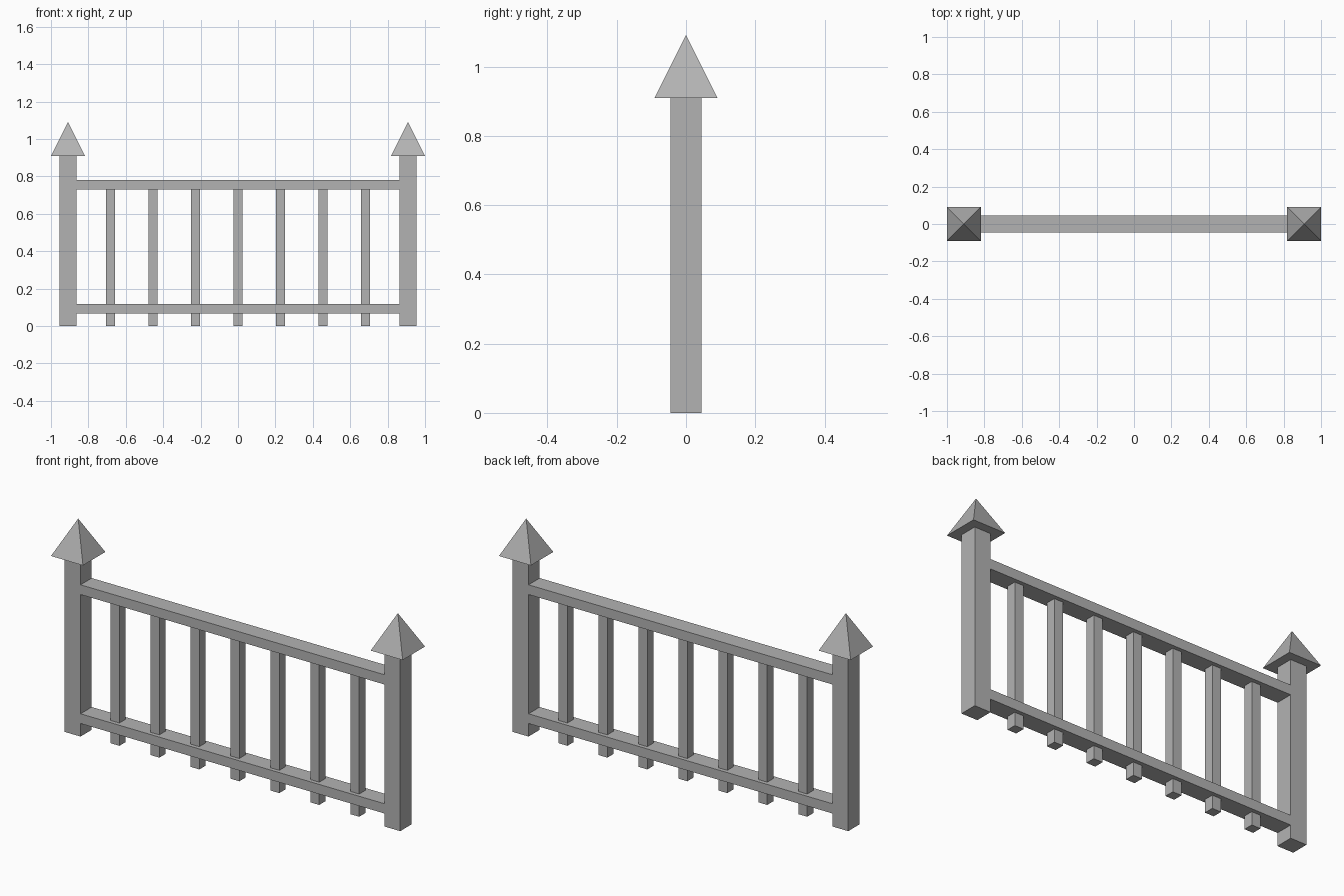
import bpy
import math

cube = bpy.data.objects.get("Cube")
if cube:
    bpy.data.objects.remove(cube, do_unlink=True)

GREY = (0.45, 0.45, 0.45, 1.0)
grey = bpy.data.materials.new("plain grey")
grey.use_nodes = True
grey.diffuse_color = GREY
for node in grey.node_tree.nodes:
    if node.type == 'BSDF_PRINCIPLED':
        node.inputs["Base Color"].default_value = GREY

UNIT = 1 / 11            # post width
POST_X = 10 * UNIT       # post centre
POST_TOP = 10 * UNIT
BAR = 0.05               # thickness of rails and balusters
RAILS = {"bottom_rail": 0.092, "top_rail": 0.755}


def finish(name):
    obj = bpy.context.object
    obj.name = name
    obj.data.materials.append(grey)
    return obj


def box(name, centre, size):
    bpy.ops.mesh.primitive_cube_add(size=1, location=centre)
    obj = finish(name)
    obj.scale = size
    bpy.ops.object.transform_apply(location=False, rotation=False, scale=True)
    return obj


# Posts with overhanging pyramid caps
for side, sign in (("left", 1), ("right", -1)):
    box(side + "_post", (sign * POST_X, 0, POST_TOP / 2), (UNIT, UNIT, POST_TOP))
    bpy.ops.mesh.primitive_cone_add(
        vertices=4, radius1=UNIT * math.sqrt(2), radius2=0, depth=2 * UNIT,
        location=(sign * POST_X, 0, POST_TOP + UNIT), rotation=(0, 0, math.pi / 4))
    finish(side + "_post_cap")
    bpy.ops.object.transform_apply(location=False, rotation=True, scale=False)

# Rails running between the inner post faces
for name, z in RAILS.items():
    box(name, (0, 0, z), (2 * POST_X - UNIT, UNIT, BAR))

# Balusters from the ground up to the top rail
height = RAILS["top_rail"] - BAR / 2
for i in range(7):
    box(f"baluster_{i + 1}", ((i - 3) * 2.5 * UNIT, 0, height / 2), (BAR, BAR, height))
